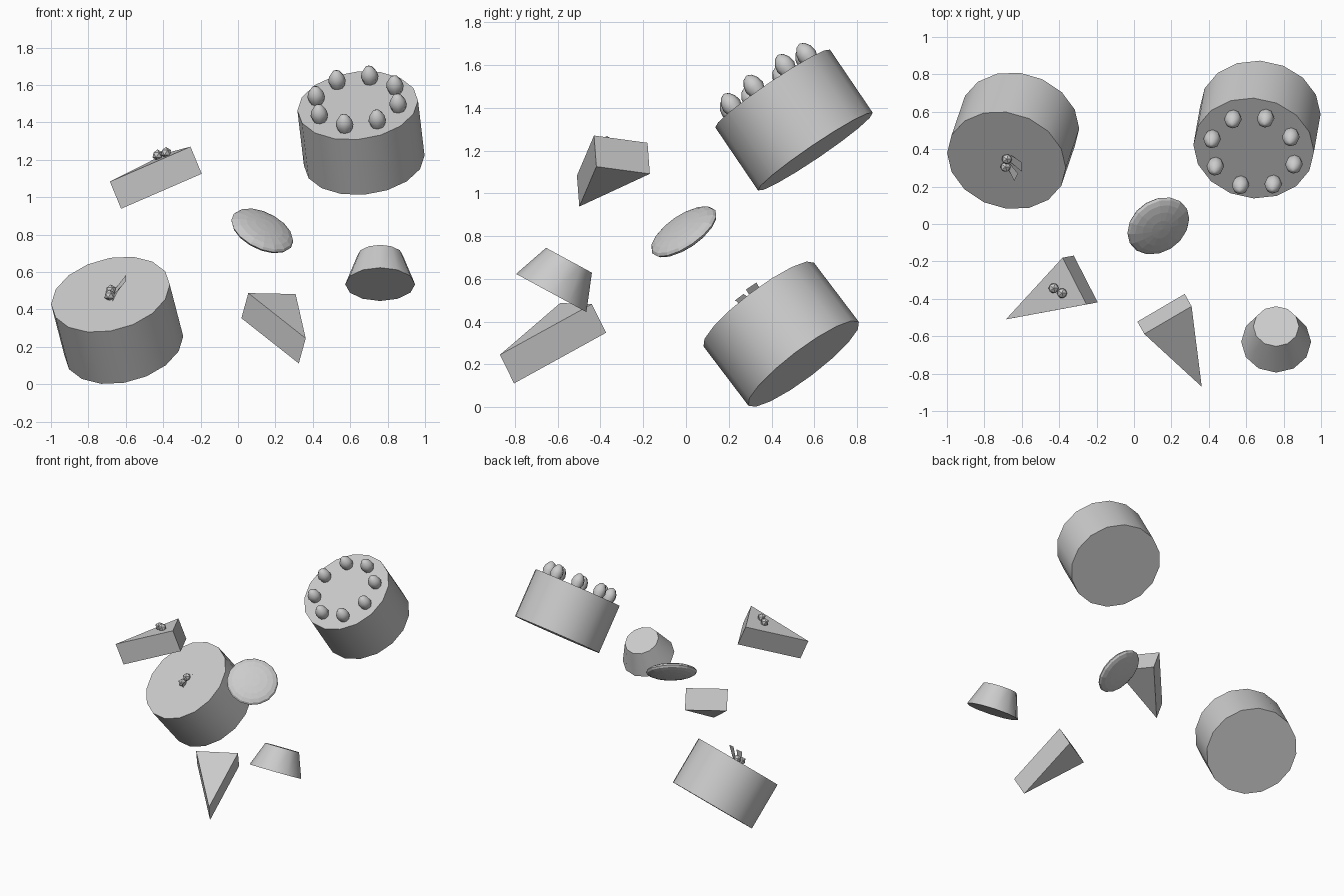
import bpy, bmesh, math
from mathutils import Vector, Matrix

if "Cube" in bpy.data.objects:
    bpy.data.objects.remove(bpy.data.objects["Cube"])


def finish(name, bm, smooth=None):
    """Turn a bmesh into a named object, optionally smooth with sharp edges kept."""
    bmesh.ops.remove_doubles(bm, verts=bm.verts, dist=1e-5)
    bmesh.ops.recalc_face_normals(bm, faces=bm.faces)
    me = bpy.data.meshes.new(name)
    bm.to_mesh(me)
    bm.free()
    ob = bpy.data.objects.new(name, me)
    bpy.context.collection.objects.link(ob)
    if smooth:
        me.shade_smooth()
        me.set_sharp_from_angle(angle=math.radians(smooth))
    return ob


def frame(origin, axis):
    """Matrix whose local z follows the axis and local x stays close to world x."""
    n = Vector(axis).normalized()
    u = (Vector((1, 0, 0)) - n * n.x).normalized()
    v = n.cross(u)
    return Matrix.Translation(origin) @ Matrix((u, v, n)).transposed().to_4x4()


def lathe(name, profile, sides, matrix, smooth=40):
    """Spin a (radius, height) profile into a closed solid."""
    bm = bmesh.new()
    rings = [[bm.verts.new(matrix @ Vector((r * math.cos(2 * math.pi * i / sides),
                                            r * math.sin(2 * math.pi * i / sides), z)))
              for i in range(sides)] for r, z in profile]
    for a, b in zip(rings, rings[1:]):
        for i in range(sides):
            j = (i + 1) % sides
            bm.faces.new((a[i], a[j], b[j], b[i]))
    bm.faces.new(rings[0][::-1])
    bm.faces.new(rings[-1])
    return finish(name, bm, smooth)


def cake(name, bottom, top, radius):
    axis = Vector(top) - Vector(bottom)
    lathe(name, [(radius, 0), (radius, axis.length)], 16, frame(bottom, axis))
    return frame(top, axis)


def berry(name, centre, radius=0.03):
    bm = bmesh.new()
    bmesh.ops.create_icosphere(bm, subdivisions=1, radius=radius,
                               matrix=Matrix.Translation(centre))
    finish(name, bm)


def slice_wedge(name, tri, down):
    """Wedge from a top triangle and the offset to its underside."""
    bm = bmesh.new()
    top = [bm.verts.new(p) for p in tri]
    low = [bm.verts.new(Vector(p) + Vector(down)) for p in tri]
    bm.faces.new(top)
    bm.faces.new(low[::-1])
    for i in range(3):
        j = (i + 1) % 3
        bm.faces.new((top[i], low[i], low[j], top[j]))
    finish(name, bm)


def leaf(name, quad):
    bm = bmesh.new()
    bm.faces.new([bm.verts.new(p) for p in quad])
    finish(name, bm)


# Tall cake ringed with fruit
top = cake("fruit_cake", (0.675, 0.605, 1.195), (0.64, 0.405, 1.49), 0.324)
egg = [(0.036, -0.005), (0.047, 0.03), (0.041, 0.06), (0.023, 0.087), (0.004, 0.096)]
for k in range(8):
    a = math.radians(28 + 45 * k)
    spot = Matrix.Translation((0.23 * math.cos(a), 0.23 * math.sin(a), 0))
    lathe(f"cake_fruit_{k + 1}", egg, 8, top @ spot, 50)

# Low cake with two berries and two leaves
cake("berry_cake", (-0.61, 0.55, 0.203), (-0.682, 0.34, 0.48), 0.324)
berry("cake_berry_1", (-0.68, 0.347, 0.503))
berry("cake_berry_2", (-0.687, 0.305, 0.475))
leaf("cake_leaf_1", [(-0.66, 0.37, 0.505), (-0.66, 0.33, 0.475),
                     (-0.60, 0.28, 0.55), (-0.60, 0.33, 0.583)])
leaf("cake_leaf_2", [(-0.67, 0.33, 0.475), (-0.67, 0.29, 0.445),
                     (-0.64, 0.23, 0.50), (-0.62, 0.27, 0.53)])

# Slice with berries
slice_wedge("berry_slice", [(-0.685, -0.51, 1.083), (-0.254, -0.43, 1.27),
                            (-0.382, -0.18, 1.236)], (0.06, 0.011, -0.145))
berry("slice_berry_1", (-0.43, -0.343, 1.225))
berry("slice_berry_2", (-0.385, -0.37, 1.238))

# Plain slice
slice_wedge("plain_slice", [(0.362, -0.87, 0.245), (0.055, -0.588, 0.487),
                            (0.308, -0.44, 0.482)], (-0.037, 0.066, -0.134))

# Pudding: tapered, flat-topped
lathe("pudding", [(0.187, 0), (0.122, 0.174)], 12,
      frame((0.76, -0.63, 0.534), (0, 0.477, 0.879)), 70)

# Flattened biscuit
bm = bmesh.new()
bmesh.ops.create_uvsphere(bm, u_segments=16, v_segments=10, radius=1)
squash = Matrix.Diagonal((0.179, 0.179, 0.042, 1))
bm.transform(frame((0.13, -0.01, 0.82), (0.38, -0.52, 0.76)) @ squash)
finish("biscuit", bm)
